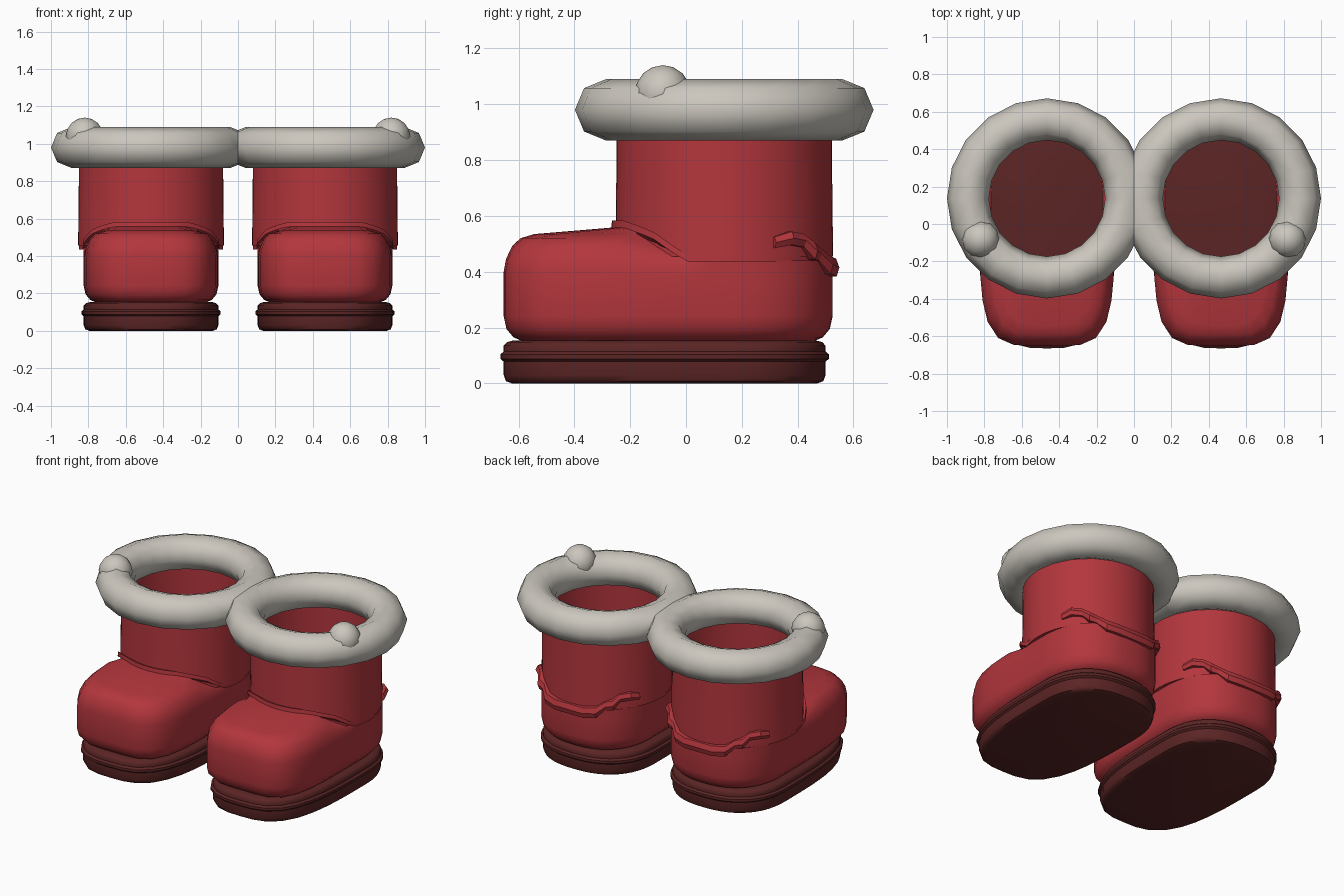
import bpy, bmesh, math
from mathutils import Vector

if "Cube" in bpy.data.objects:
    bpy.data.objects.remove(bpy.data.objects["Cube"])

CX, CY = 0.465, 0.137      # centre of the shaft of one boot


def material(name, rgb):
    m = bpy.data.materials.new(name)
    m.diffuse_color = (*rgb, 1)
    m.use_nodes = True
    m.node_tree.nodes["Principled BSDF"].inputs["Base Color"].default_value = m.diffuse_color
    return m


RED = material("red leather", (0.45, 0.037, 0.046))
DARK = material("dark sole", (0.105, 0.018, 0.018))
FUR = material("off white fur", (0.60, 0.57, 0.515))


def finish(bm, name, mat, side, angle=40):
    """Mirror onto the wanted side and turn into a shaded object."""
    for v in bm.verts:
        v.co.x *= side
    bmesh.ops.recalc_face_normals(bm, faces=bm.faces[:])
    me = bpy.data.meshes.new(name)
    bm.to_mesh(me)
    bm.free()
    me.materials.append(mat)
    ob = bpy.data.objects.new(name, me)
    bpy.context.collection.objects.link(ob)
    bpy.ops.object.select_all(action='DESELECT')
    ob.select_set(True)
    bpy.context.view_layer.objects.active = ob
    bpy.ops.object.shade_smooth_by_angle(angle=math.radians(angle))
    return ob


def loft(bm, rings, cap=False, loop=False):
    """Bridge closed rings of points."""
    vs = [[bm.verts.new(p) for p in r] for r in rings]
    n = len(vs[0])
    pairs = list(zip(vs, vs[1:])) + ([(vs[-1], vs[0])] if loop else [])
    for a, b in pairs:
        for i in range(n):
            j = (i + 1) % n
            bm.faces.new((a[i], a[j], b[j], b[i]))
    if cap:
        bm.faces.new(vs[0])
        bm.faces.new(vs[-1])


def lerp_table(x, table):
    if x <= table[0][0]:
        return table[0][1]
    for (x0, y0), (x1, y1) in zip(table, table[1:]):
        if x <= x1:
            return y0 + (y1 - y0) * (x - x0) / (x1 - x0)
    return table[-1][1]


N = 56


def outline(t, half, toe, heel, n_toe, n_heel):
    """Boot outline: squarish long toe, round heel, polar about the shaft."""
    c, s = math.cos(t), math.sin(t)
    b, n = (toe, n_toe) if s < 0 else (heel, n_heel)
    r = (abs(c / half) ** n + abs(s / b) ** n) ** (-1 / n)
    return r * c, r * s


def angles():
    return [2 * math.pi * i / N for i in range(N)]


def make_sole(side):
    bm = bmesh.new()
    rings = []
    for d, z in ((0.03, 0), (0.008, 0.008), (0, 0.03), (0, 0.078), (-0.012, 0.088),
                 (-0.012, 0.104), (0, 0.114), (0, 0.135), (0.012, 0.148), (0.035, 0.154)):
        ring = []
        for t in angles():
            x, y = outline(t, 0.36 - d, 0.79 - d, 0.363 - d, 3.2, 2.4)
            ring.append((CX + x, CY + y, z))
        rings.append(ring)
    loft(bm, rings, cap=True)
    finish(bm, "sole", DARK, side, 50)


def make_foot(side):
    bm = bmesh.new()
    rings = []
    # inset, height at toe, height at heel
    for d, zf, zb in ((0.075, 0.148, 0.148), (0.035, 0.165, 0.165), (0.01, 0.195, 0.195),
                      (0, 0.24, 0.24), (0, 0.40, 0.37), (0.008, 0.445, 0.39),
                      (0.03, 0.492, 0.41), (0.06, 0.52, 0.425), (0.11, 0.535, 0.44)):
        ring = []
        for t in angles():
            x0, y0 = outline(t, 0.36, 0.79, 0.388, 4.6, 2.4)
            w = lerp_table(CY + y0, ((-0.3, 1), (0.05, 0)))
            e = d if z_low(zf) else d * w
            x, y = outline(t, 0.36 - e, 0.79 - e, 0.388 - e, 4.6, 2.4)
            ring.append((CX + x, CY + y, zb + (zf - zb) * w))
        rings.append(ring)
    # collar lip that meets the shaft
    for r, dz in ((0.405, -0.025), (0.402, 0), (0.382, -0.005)):
        ring = []
        for t in angles():
            y = CY + r * math.sin(t)
            z = lerp_table(y, ((-0.22, 0.583), (-0.12, 0.545), (0.0, 0.46), (0.5, 0.462)))
            rr = r if y < 0 else min(r, 0.386)
            ring.append((CX + rr * math.cos(t), CY + rr * math.sin(t), z + dz))
        rings.append(ring)
    loft(bm, rings)
    finish(bm, "foot", RED, side, 50)


def z_low(z):
    return z < 0.3


def make_shaft(side):
    bm = bmesh.new()
    rings = [[(CX + r * math.cos(t), CY + r * math.sin(t), z) for t in angles()]
             for r, z in ((0.390, 0.455), (0.387, 0.7), (0.385, 0.96))]
    loft(bm, rings)
    finish(bm, "shaft", RED, side)


def make_fur_trim(side):
    bm = bmesh.new()
    rings = []
    for i in range(20):
        a = 2 * math.pi * i / 20
        ring = []
        for j in range(8):
            b = 2 * math.pi * j / 8
            r = 0.423 + 0.112 * math.cos(b)
            ring.append((CX + r * math.cos(a), CY + r * math.sin(a), 0.98 + 0.11 * math.sin(b)))
        rings.append(ring)
    loft(bm, rings, loop=True)
    # trimmed where the two boots touch
    bmesh.ops.bisect_plane(bm, geom=bm.verts[:] + bm.edges[:] + bm.faces[:],
                           plane_co=(0, 0, 0), plane_no=(1, 0, 0), clear_inner=True)
    finish(bm, "fur_trim", FUR, side, 60)


def make_pompom(side):
    bm = bmesh.new()
    bmesh.ops.create_uvsphere(bm, u_segments=12, v_segments=8, radius=0.1)
    for v in bm.verts:
        v.co += Vector((0.82, -0.083, 1.04))
    finish(bm, "pompom", FUR, side, 60)


def make_heel_strap(side):
    bm = bmesh.new()
    # degrees from the back, middle height, half height, outer radius
    half = ((63, 0.505, 0.02, 0.41), (54, 0.52, 0.024, 0.425), (45, 0.512, 0.024, 0.415),
            (39, 0.475, 0.03, 0.43), (33, 0.465, 0.026, 0.415), (25, 0.425, 0.032, 0.43),
            (14, 0.415, 0.032, 0.425))
    path = list(half) + [(-a, z, h, r) for a, z, h, r in reversed(half)]
    rings = []
    for a, z, h, r in path:
        a = math.radians(a)
        ring = []
        for rr, zz in ((0.37, z - h), (r - 0.01, z - h), (r, z), (r - 0.012, z + h), (0.37, z + h)):
            ring.append((CX + rr * math.sin(a), CY + rr * math.cos(a), zz))
        rings.append(ring)
    loft(bm, rings, cap=True)
    finish(bm, "heel_strap", RED, side, 25)


for side in (1, -1):
    for part in (make_sole, make_foot, make_shaft, make_fur_trim, make_pompom, make_heel_strap):
        part(side)
